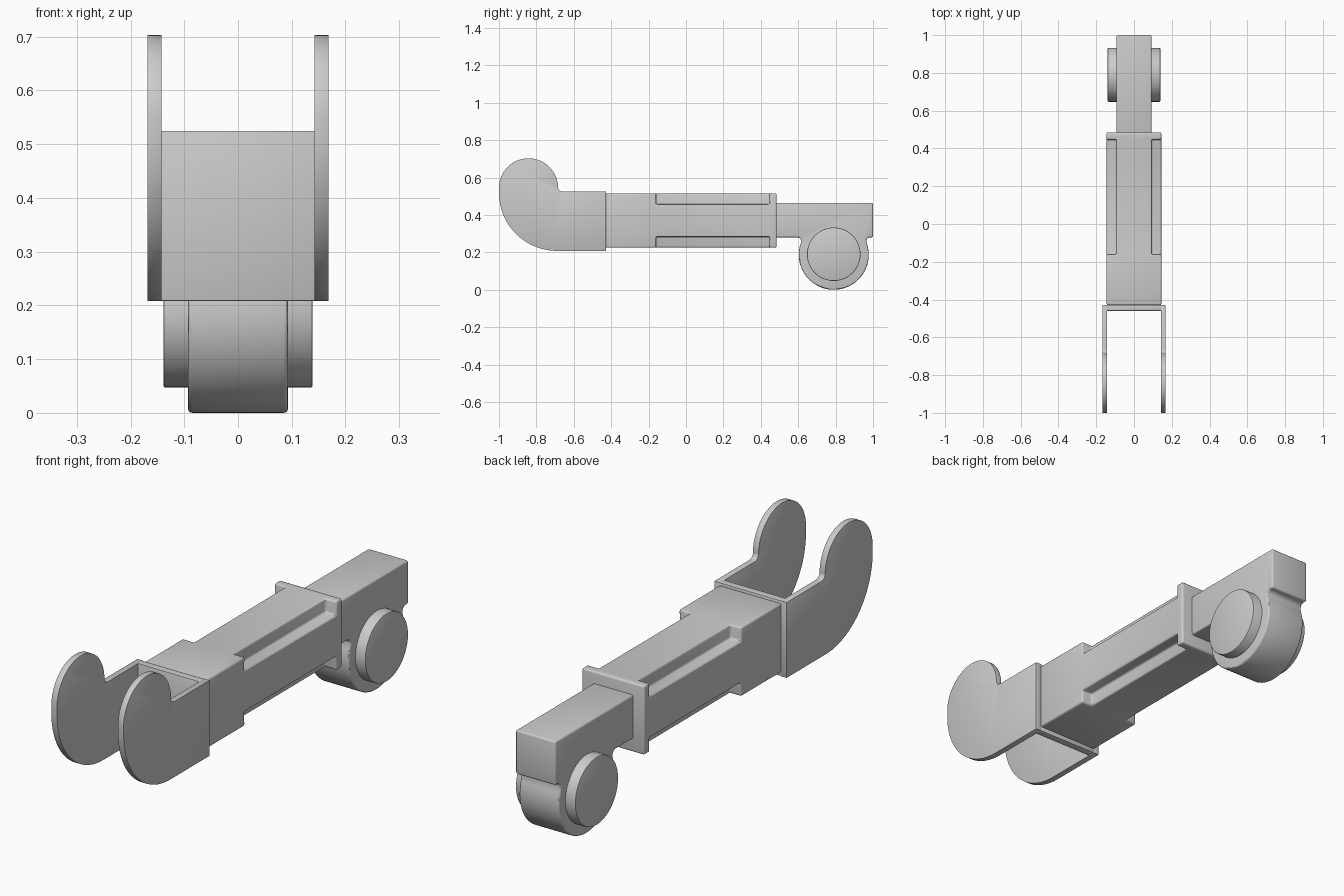
import bpy, bmesh
from math import radians, sin, cos

old = bpy.data.objects.get("Cube")
if old:
    bpy.data.objects.remove(old)

# One plain grey for the whole part
grey = bpy.data.materials.new("grey")
grey.use_nodes = True
colour = (0.6, 0.6, 0.6, 1)
grey.diffuse_color = colour
grey.node_tree.nodes["Principled BSDF"].inputs["Base Color"].default_value = colour


def arc(cy, cz, r, start, end, steps=12):
    """Points on an arc in the side (y, z) plane."""
    angles = [radians(start + (end - start) * i / steps) for i in range(steps + 1)]
    return [(cy + r * cos(a), cz + r * sin(a)) for a in angles]


def rect(y0, y1, z0, z1):
    return [(y0, z0), (y1, z0), (y1, z1), (y0, z1)]


def add_prism(bm, profile, x0, x1):
    """Extrude a side profile across x."""
    face = bm.faces.new([bm.verts.new((x0, y, z)) for y, z in profile])
    moved = bmesh.ops.extrude_face_region(bm, geom=[face])["geom"]
    verts = [v for v in moved if isinstance(v, bmesh.types.BMVert)]
    bmesh.ops.translate(bm, verts=verts, vec=(x1 - x0, 0, 0))


def make(name, prisms):
    bm = bmesh.new()
    for profile, x0, x1 in prisms:
        add_prism(bm, profile, x0, x1)
    bmesh.ops.recalc_face_normals(bm, faces=bm.faces)
    mesh = bpy.data.meshes.new(name)
    bm.to_mesh(mesh)
    bm.free()
    mesh.materials.append(grey)
    obj = bpy.data.objects.new(name, mesh)
    bpy.context.collection.objects.link(obj)
    return obj


def finish(obj, width, segments=3):
    """Round the sharp edges and smooth the curved faces."""
    bevel = obj.modifiers.new("rounded_edges", "BEVEL")
    bevel.width = width
    bevel.segments = segments
    bevel.limit_method = "ANGLE"
    bevel.angle_limit = radians(40)
    bpy.ops.object.select_all(action="DESELECT")
    obj.select_set(True)
    bpy.context.view_layer.objects.active = obj
    bpy.ops.object.modifier_apply(modifier=bevel.name)
    bpy.ops.object.shade_smooth_by_angle(angle=radians(30))


# Square body with a long notch cut out of each corner
body = make("body", [(rect(-0.43, 0.485, 0.225, 0.515), -0.145, 0.145)])
notches = []
for x0, x1 in ((-0.3, -0.093), (0.093, 0.3)):
    for z0, z1 in ((0.1, 0.283), (0.457, 0.6)):
        notches.append((rect(-0.16, 0.447, z0, z1), x0, x1))
cutter = make("notch_cutter", notches)
cut = body.modifiers.new("corner_notches", "BOOLEAN")
cut.operation = "DIFFERENCE"
cut.solver = "EXACT"
cut.object = cutter
bpy.context.view_layer.objects.active = body
bpy.ops.object.modifier_apply(modifier=cut.name)
bpy.data.objects.remove(cutter)
finish(body, 0.008)

# Fork: two hooked cheeks joined by a cross plate
cheek = [(-0.428, 0.208), (-0.428, 0.525)]
cheek += arc(-0.66, 0.55, 0.025, 270, 180, 8)
cheek += arc(-0.842, 0.545, 0.158, 0, 180, 32)
cheek += arc(-0.69, 0.518, 0.31, 180, 270, 24)
for side, x0 in (("right", -0.168), ("left", 0.142)):
    finish(make("fork_cheek_" + side, [(cheek, x0, x0 + 0.026)]), 0.003, 2)
finish(make("fork_cross_plate",
            [(rect(-0.46, -0.428, 0.208, 0.525), -0.15, 0.15)]), 0.003, 2)

# Tail block with a round lug hanging beneath it
tail = [(0.47, 0.465), (0.47, 0.28)]
tail += arc(0.597, 0.262, 0.018, 90, -18, 8)
tail += arc(0.79, 0.187, 0.187, 160, 380, 48)
tail += arc(0.983, 0.262, 0.018, 198, 90, 8)
tail += [(1.0, 0.28), (1.0, 0.465)]
finish(make("tail_lug", [(tail, -0.093, 0.093)]), 0.008)

# Pivot boss through the lug
boss = arc(0.79, 0.19, 0.143, 0, 352.5, 47)
finish(make("pivot_boss", [(boss, -0.139, 0.139)]), 0.004, 2)
